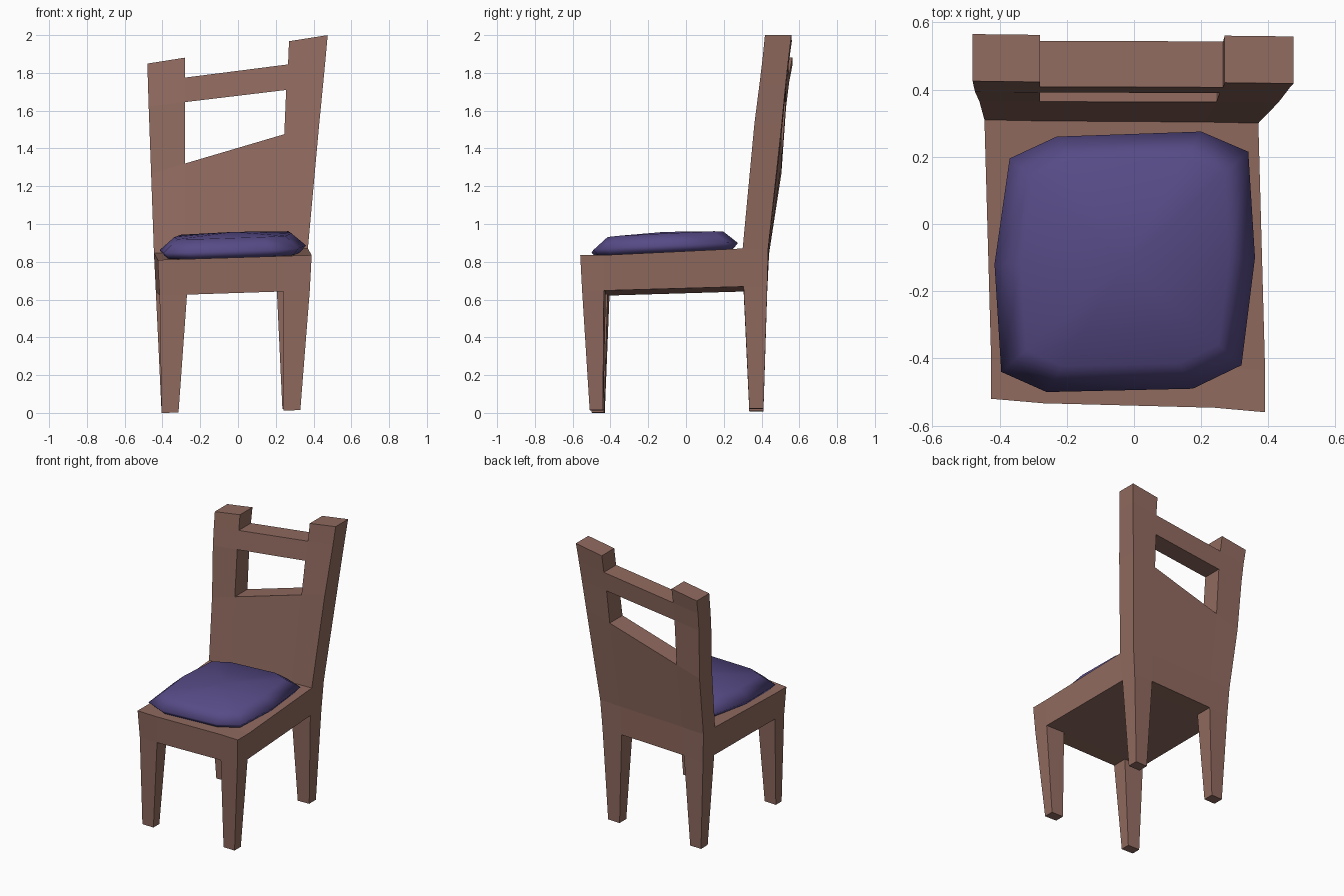
import bpy, bmesh
from mathutils import Vector
from itertools import product

if "Cube" in bpy.data.objects:
    bpy.data.objects.remove(bpy.data.objects["Cube"])


def finish(bm, name, color, smooth=False):
    bmesh.ops.remove_doubles(bm, verts=bm.verts, dist=1e-5)
    bmesh.ops.recalc_face_normals(bm, faces=bm.faces)
    for f in bm.faces:
        f.smooth = smooth
    mesh = bpy.data.meshes.new(name)
    bm.to_mesh(mesh)
    bm.free()
    mat = bpy.data.materials.new(name + "_material")
    mat.diffuse_color = (*color, 1)
    mat.use_nodes = True
    mat.node_tree.nodes["Principled BSDF"].inputs["Base Color"].default_value = mat.diffuse_color
    mesh.materials.append(mat)
    ob = bpy.data.objects.new(name, mesh)
    bpy.context.collection.objects.link(ob)
    return ob


# Frame levels: x at front, x at back, y on left, y on right, (height, tilt in x, rise to back)
back_only = (0, 0)
levels = [
    ((-.405, -.315, .24, .33), (-.405, -.32, .235, .325),
     (-.495, -.43, .335, .41), (-.51, -.44, .335, .41), (.008, .02, .008)),      # feet
    ((-.415, -.27, .24, .38), (-.435, -.285, .205, .355),
     (-.51, -.405, .305, .43), (-.55, -.435, .305, .43), (.635, .033, .022)),    # seat underside
    ((-.425, -.27, .24, .39), (-.445, -.28, .21, .37),
     (-.52, -.405, .31, .44), (-.56, -.435, .30, .435), (.823, .031, .036)),     # seat top
    (None, (-.46, -.28, .245, .43),
     (*back_only, .365, .505), (*back_only, .362, .507), (1.403, .295, 0)),      # opening bottom
    (None, (-.473, -.28, .255, .45),
     (*back_only, .393, .53), (*back_only, .388, .527), (1.679, .12, 0)),        # opening top
    (None, (-.477, -.28, .265, .463),
     (*back_only, .41, .546), (*back_only, .405, .542), (1.811, .128, 0)),       # rail top
    (None, (-.48, -.28, .27, .475),
     (*back_only, .425, .565), (*back_only, .418, .558), (1.925, .158, 0)),      # post top
]


def point(i, j, k):
    front, back, left, right, (h, tilt, rise) = levels[k]
    x = (back if j > 1 else front)[i]
    y = left[j] + (right[j] - left[j]) * i / 3
    return Vector((x, y, h + tilt * x + (rise if j > 1 else 0)))


# Filled cells: legs, seat, back panel, opening, rail, post tops
ends, full = (0, 2), (0, 1, 2)
layout = [(ends, ends), (full, full), (full, (2,)), (ends, (2,)), (full, (2,)), (ends, (2,))]
cells = {(i, j, k) for k, (ci, cj) in enumerate(layout) for i, j in product(ci, cj)}

# Chair frame: outer faces of all filled cells
bm = bmesh.new()
for cell in cells:
    for axis, side in product(range(3), (0, 1)):
        near = list(cell)
        near[axis] += 2 * side - 1
        if tuple(near) in cells:
            continue
        quad = []
        for a, b in ((0, 0), (1, 0), (1, 1), (0, 1)):
            c = list(cell)
            c[axis] += side
            c[(axis + 1) % 3] += a
            c[(axis + 2) % 3] += b
            quad.append(bm.verts.new(point(*c)))
        bm.faces.new(quad)
finish(bm, "chair_frame", (.28, .145, .115))

# Seat cushion: stacked rings of one rounded outline
outline = [(-.37, .195), (-.23, .26), (.20, .275), (.34, .215), (.36, -.10),
           (.32, -.42), (.175, -.49), (-.26, -.5), (-.395, -.44), (-.415, -.12)]
cx, cy = -.025, -.115


def pad(x, y, up):
    return Vector((x, y, .823 + .031 * x + .04 * (y + .54) / .85 + up))


bm = bmesh.new()
rings = []
for scale, up in ((.92, -.004), (1, .032), (.8, .098)):
    rings.append([bm.verts.new(pad(cx + (x - cx) * scale, cy + (y - cy) * scale, up))
                  for x, y in outline])
n = len(outline)
for lo, hi in zip(rings, rings[1:]):
    for i in range(n):
        bm.faces.new((lo[i], lo[(i + 1) % n], hi[(i + 1) % n], hi[i]))
bm.faces.new(rings[0])
crown = bm.verts.new(pad(cx, cy, .116))
for i in range(n):
    bm.faces.new((rings[-1][i], rings[-1][(i + 1) % n], crown))
finish(bm, "seat_cushion", (.095, .07, .24), smooth=True)
